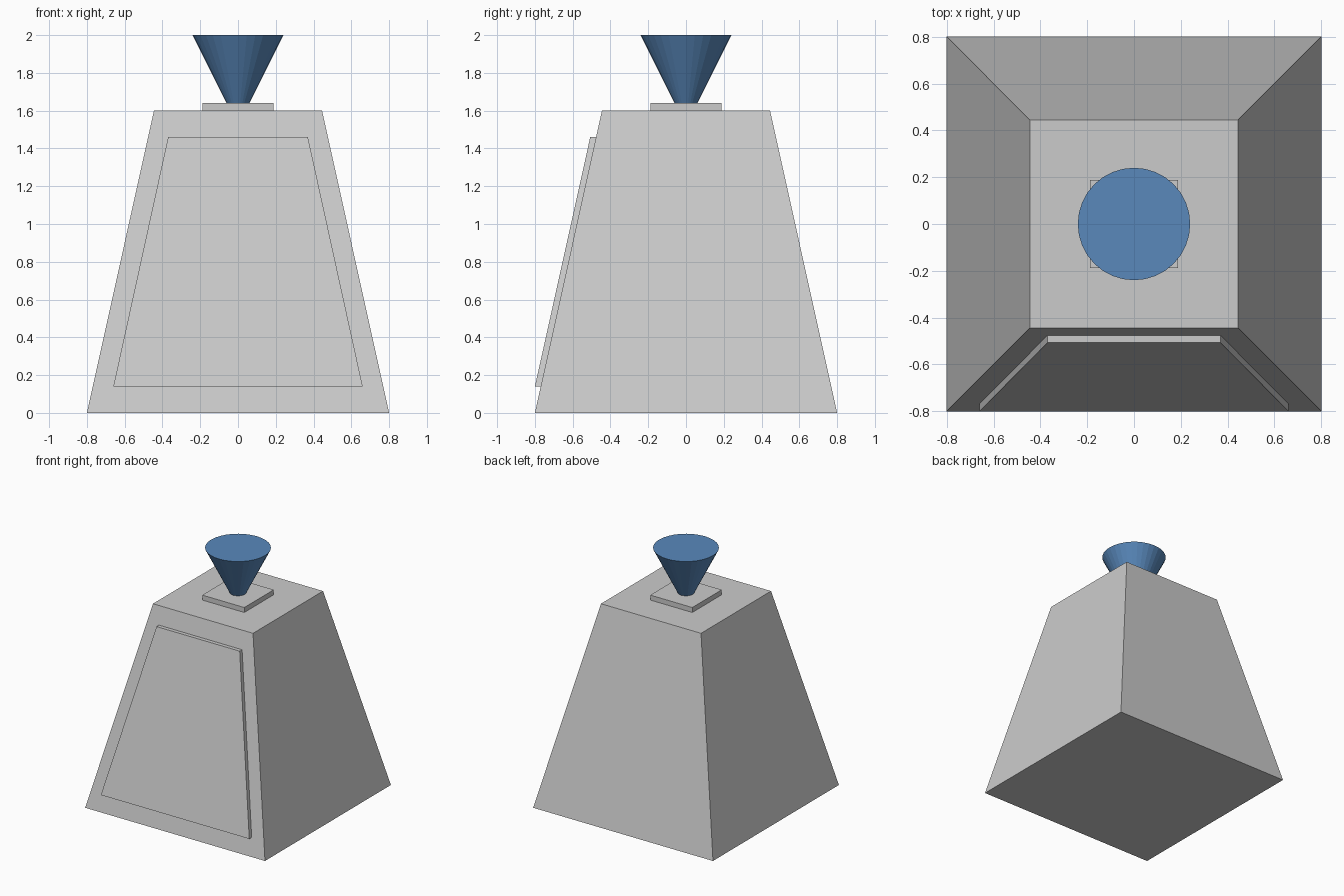
import bpy, bmesh
from math import pi

if "Cube" in bpy.data.objects:
    bpy.data.objects.remove(bpy.data.objects["Cube"])


def make_object(name, bm):
    bmesh.ops.recalc_face_normals(bm, faces=bm.faces[:])
    mesh = bpy.data.meshes.new(name)
    bm.to_mesh(mesh)
    bm.free()
    obj = bpy.data.objects.new(name, mesh)
    bpy.context.collection.objects.link(obj)
    return obj


def bridge(name, lower, upper):
    """Closed solid between two four-point loops."""
    bm = bmesh.new()
    a = [bm.verts.new(p) for p in lower]
    b = [bm.verts.new(p) for p in upper]
    bm.faces.new(a)
    bm.faces.new(b)
    for i in range(4):
        j = (i + 1) % 4
        bm.faces.new((a[i], a[j], b[j], b[i]))
    return make_object(name, bm)


def rect(half, z):
    return [(x * half, y * half, z) for x, y in ((-1, -1), (1, -1), (1, 1), (-1, 1))]


BASE, TOP, HEIGHT = 0.8, 0.445, 1.6

# Tapered body and the small plate on top
bridge("tapered_body", rect(BASE, 0), rect(TOP, HEIGHT))
bridge("top_plate", rect(0.187, HEIGHT), rect(0.187, 1.64))


# Raised panel following the sloped front
def panel_loop(offset):
    loop = []
    for x, z in ((-0.66, 0.14), (0.66, 0.14), (0.37, 1.46), (-0.37, 1.46)):
        y = -(BASE + (TOP - BASE) * z / HEIGHT)
        loop.append((x, y - offset, z))
    return loop


bridge("front_panel", panel_loop(0), panel_loop(0.031))

# Upturned blue cone
bm = bmesh.new()
bmesh.ops.create_cone(bm, cap_ends=True, segments=32,
                      radius1=0.06, radius2=0.24, depth=0.36)
bmesh.ops.translate(bm, verts=bm.verts, vec=(0, 0, 1.82))
cone = make_object("horn_cone", bm)
blue = bpy.data.materials.new("blue")
blue.diffuse_color = (0.1, 0.25, 0.5, 1)
blue.use_nodes = True
blue.node_tree.nodes["Principled BSDF"].inputs["Base Color"].default_value = blue.diffuse_color
cone.data.materials.append(blue)
